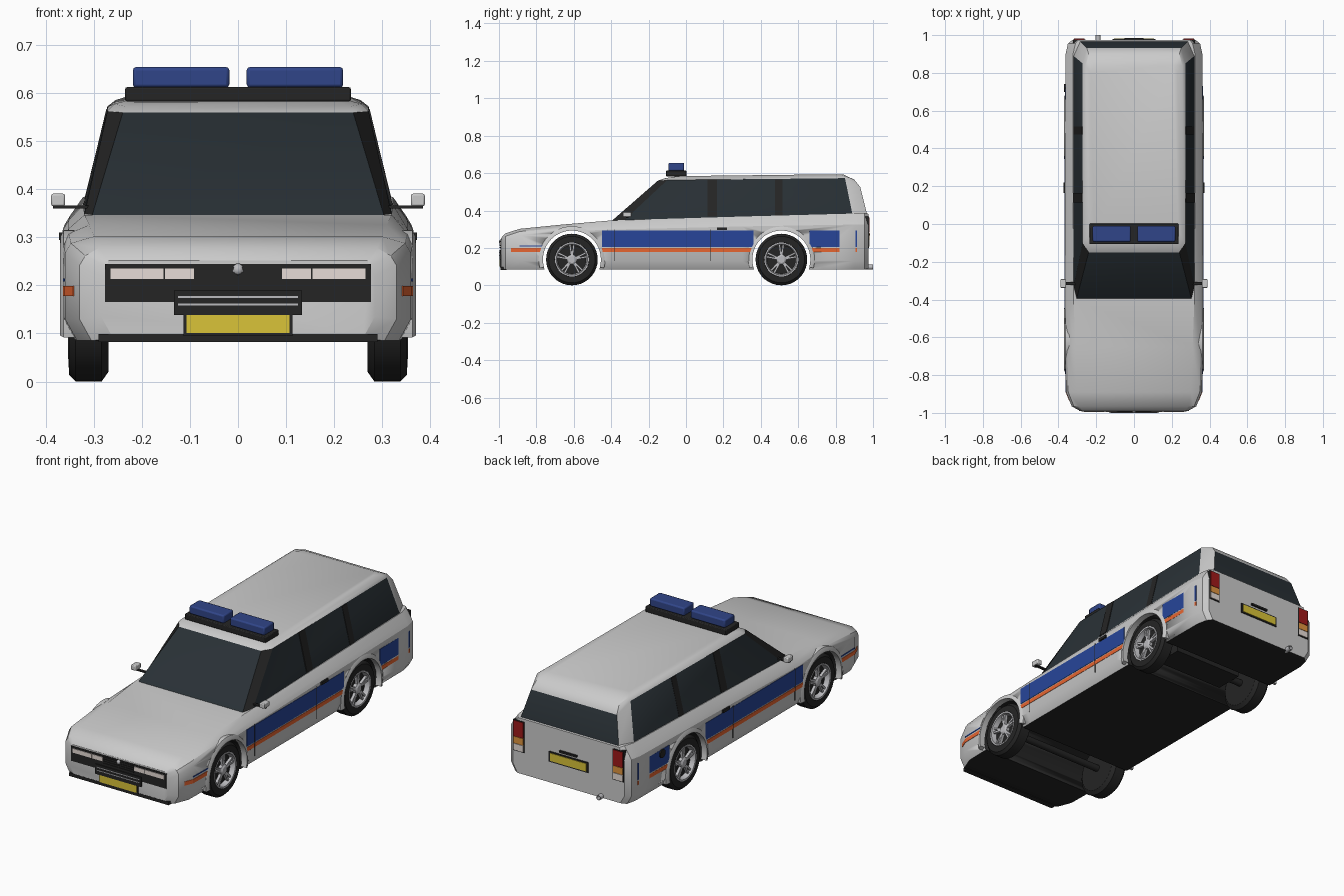
import bpy, bmesh
from math import sin, cos, pi, radians
from mathutils import Matrix, Vector

if "Cube" in bpy.data.objects:
    bpy.data.objects.remove(bpy.data.objects["Cube"])


def mat(name, r, g, b):
    m = bpy.data.materials.new(name)
    m.diffuse_color = (r, g, b, 1)
    m.use_nodes = True
    m.node_tree.nodes["Principled BSDF"].inputs["Base Color"].default_value = m.diffuse_color
    return m


WHITE = mat("white_paint", .80, .81, .81)
DARK = mat("black_trim", .018, .018, .018)
GLASS = mat("dark_glass", .022, .03, .036)
BLUE = mat("blue_paint", .02, .06, .32)
LAMP = mat("blue_lamp", .03, .06, .25)
ORANGE = mat("orange_paint", .8, .13, .03)
YELLOW = mat("yellow_plate", .70, .55, .04)
SILVER = mat("silver", .5, .5, .52)
LENS = mat("clear_lens", .80, .72, .68)
RED = mat("red_lens", .35, .01, .01)
AMBER = mat("amber_lens", .75, .3, .05)
AXLES, HUB_Z = (-.61, .51), .138


def add(name, bm, material, mirror=False, bevel=0):
    bmesh.ops.recalc_face_normals(bm, faces=bm.faces)
    me = bpy.data.meshes.new(name)
    bm.to_mesh(me)
    bm.free()
    ob = bpy.data.objects.new(name, me)
    bpy.context.collection.objects.link(ob)
    me.materials.append(material)
    bpy.ops.object.select_all(action='DESELECT')
    ob.select_set(True)
    bpy.context.view_layer.objects.active = ob
    if bevel:
        b = ob.modifiers.new("bevel", 'BEVEL')
        b.width, b.segments = bevel, 2
    if mirror:
        ob.modifiers.new("mirror", 'MIRROR')
    bpy.ops.object.shade_smooth_by_angle(angle=radians(30))
    return ob


def loft(rings, wrap=False, bm=None):
    bm = bm or bmesh.new()
    vs = [[bm.verts.new(p) for p in r] for r in rings]
    n = len(vs[0])
    for a, b in zip(vs, vs[1:] + ([vs[0]] if wrap else [])):
        for i in range(n):
            bm.faces.new((a[i], a[(i + 1) % n], b[(i + 1) % n], b[i]))
    if not wrap:
        bm.faces.new(vs[0])
        bm.faces.new(vs[-1])
    return bm


def box(name, x, y, z, material, mirror=False, bevel=0):
    rings = [[(a, y[0], c) for a, c in ((x[0], z[0]), (x[1], z[0]), (x[1], z[1]), (x[0], z[1]))]]
    rings.append([(p[0], y[1], p[2]) for p in rings[0]])
    return add(name, loft(rings), material, mirror, bevel)


def lathe(profile, y, z, segs=36, wrap=False, bm=None):
    # revolve (x, radius) points about an axle along x
    return loft([[(x, y + r * cos(2 * pi * i / segs), z + r * sin(2 * pi * i / segs))
                  for i in range(segs)] for x, r in profile], wrap, bm)


def mirrored(half):
    return half + [(-x, y, z) for x, y, z in reversed(half)]


# Lower body: y, half width, bottom, shoulder height, top half width, top height
STATIONS = [(-.99, .285, .09, .24, .27, .252), (-.965, .33, .085, .262, .29, .278),
            (-.89, .36, .085, .288, .30, .302), (-.65, .365, .085, .308, .31, .326),
            (-.40, .365, .085, .318, .32, .347), (.30, .365, .085, .335, .323, .368),
            (.90, .362, .085, .345, .323, .384), (.955, .35, .085, .345, .31, .387),
            (.975, .325, .09, .335, .295, .382)]
body = add("body", loft([mirrored([(w - .025, y, zb), (w, y, zb + .045), (w, y, zs - .02),
                                   (w - .012, y, zs), (tw, y, zt)])
                         for y, w, zb, zs, tw, zt in STATIONS]), WHITE)
cut_bm = bmesh.new()
for ya in AXLES:
    lathe([(-.5, .156), (.5, .156)], ya, HUB_Z, 48, bm=cut_bm)
cutter = add("wheel_well_cutter", cut_bm, WHITE)
cutter.hide_render = True
mod = body.modifiers.new("wells", 'BOOLEAN')
mod.object, mod.operation, mod.solver = cutter, 'DIFFERENCE', 'EXACT'
bpy.context.view_layer.objects.active = body
bpy.ops.object.modifier_apply(modifier="wells")
bpy.data.objects.remove(cutter)
body.data.materials.clear()
for m in (WHITE, DARK):
    body.data.materials.append(m)
for p in body.data.polygons:
    c = p.center
    in_well = any((c.y - ya) ** 2 + (c.z - HUB_Z) ** 2 < .163 ** 2 for ya in AXLES) and abs(p.normal.x) < .3
    p.material_index = int(in_well or p.normal.z < -.9)

# Cabin: four half rings (front corner, side front, side rear, rear corner)
RINGS = [[(.305, -.40, .342), (.32, -.33, .348), (.32, .89, .38), (.285, .967, .385)],
         [(.24, -.15, .56), (.272, -.10, .563), (.272, .85, .573), (.25, .932, .525)],
         [(.235, -.11, .573), (.258, -.08, .578), (.255, .84, .586), (.24, .90, .565)],
         [(.21, -.05, .582), (.235, -.03, .584), (.23, .80, .594), (.21, .84, .593)]]
cabin = add("cabin", loft([mirrored(r) for r in RINGS]), WHITE)
cabin.data.materials.append(GLASS)
cabin.data.materials.append(DARK)
for i, p in enumerate(cabin.data.polygons[:8]):
    p.material_index = (2, 1, 0, 1, 0, 1, 2, 1)[i]


def side_x(y, z):
    if z > .345:
        return .32 - (z - .364) / .2 * .048
    for a, b in zip(STATIONS, STATIONS[1:]):
        if a[0] <= y <= b[0]:
            return a[1] + (b[1] - a[1]) * (y - a[0]) / (b[0] - a[0])


def strip(name, y0, y1, z0, z1, material, out=.002):
    # thin panel that hugs the car side
    pts = [(side_x(y, z), y, z) for y, z in ((y0, z0), (y1, z0), (y1, z1), (y0, z1))]
    return add(name, loft([[(x + d, y, z) for x, y, z in pts] for d in (-.006, out)]), material, True)


# Side livery, door seams, window pillars
for y0, y1 in ((-.45, .36), (.66, .915)):
    strip("blue_side_panel", y0, y1, .205, .293, BLUE)
for y0, y1 in ((-.935, -.89), (-.89, -.76), (-.45, .36), (.66, .915)):
    strip("orange_side_stripe", y0, y1, .178, .199, ORANGE)
strip("blue_fender_line", -.89, -.76, .208, .214, BLUE)
for y in (-.385, .13):
    strip("door_seam", y, y + .003, .13, .298, DARK, .0025)
for y, w in ((.115, .05), (.475, .04)):
    strip("window_pillar", y, y + w, .368, .566, DARK, .003)
strip("door_handle", .165, .22, .295, .31, DARK, .008)
add("fuel_cap", lathe([(-.36, .022), (-.37, .022)], .72, .272, 20), DARK)

# Wheels and arches
for ya in AXLES:
    add("tyre", lathe([(.27, .095), (.27, .118), (.284, .138), (.338, .138), (.352, .124),
                       (.353, .092), (.328, .088)], ya, HUB_Z), DARK, True)
    add("rim", lathe([(.325, .091), (.354, .091), (.354, .083), (.325, .076)], ya, HUB_Z, wrap=True),
        SILVER, True)
    bm = lathe([(.325, .027), (.345, .027), (.351, .018)], ya, HUB_Z, 20)
    for k in range(5):
        for side in (-1, 1):
            turn = Matrix.Rotation(2 * pi * k / 5 + pi / 2 + side * .13, 4, 'X')
            bmesh.ops.create_cube(bm, size=1, matrix=Matrix.Translation((.338, ya, HUB_Z)) @ turn
                                  @ Matrix.Translation((0, .05, 0)) @ Matrix.Diagonal((.014, .064, .01, 1)))
    add("spokes", bm, SILVER, True)
    arc = [radians(-15 + 210 * i / 28) for i in range(29)]
    add("wheel_arch", loft([[(x, ya + r * cos(a), HUB_Z + r * sin(a)) for x, r in
                             ((.34, .155), (.371, .155), (.370, .164), (.363, .178), (.34, .178))]
                            for a in arc]), WHITE, True)
    add("axle", lathe([(-.28, .018), (.28, .018)], ya, HUB_Z, 16), DARK)
box("rear_axle_housing", (-.2, .2), (.43, .58), (.12, .2), DARK)

# Front end
box("grille_panel", (-.277, .277), (-.993, -.97), (.166, .245), DARK)
for x0, x1 in ((.092, .152), (.155, .266)):
    box("headlight", (x0, x1), (-.996, -.98), (.213, .235), LENS, True)
for i in range(4):
    box("grille_slat", (-.088, .088), (-.996, -.985), (.200 + i * .011, .205 + i * .011), DARK)
bm = bmesh.new()
bmesh.ops.create_uvsphere(bm, u_segments=16, v_segments=10, radius=.013,
                          matrix=Matrix.Translation((0, -.988, .233)))
add("grille_stud", bm, SILVER)
box("bumper_block", (-.133, .133), (-.998, -.97), (.138, .19), DARK)
for z in (.158, .174):
    box("bumper_chrome", (-.125, .125), (-1, -.99), (z, z + .004), SILVER)
box("front_plate_frame", (-.113, .113), (-.995, -.98), (.095, .14), DARK)
box("front_plate", (-.107, .107), (-.998, -.98), (.101, .138), YELLOW)
box("chin", (-.29, .29), (-.991, -.96), (.082, .099), DARK)

# Mirrors
box("mirror_arm", (.29, .385), (-.322, -.308), (.360, .367), DARK, True)
box("mirror", (.360, .389), (-.338, -.292), (.365, .391), WHITE, True, .004)

# Roof light bar
box("light_bar_base", (-.235, .235), (-.107, .003), (.583, .613), DARK, bevel=.004)
box("light_bar_lamp", (.018, .219), (-.094, -.01), (.612, .655), LAMP, True, .007)

# Rear end
box("tail_light_frame", (.258, .322), (.94, .978), (.205, .368), DARK, True)
for name, z0, z1, m in (("red", .282, .364, RED), ("amber", .245, .28, AMBER), ("clear", .21, .243, LENS)):
    box("tail_light_" + name, (.262, .318), (.95, .981), (z0, z1), m, True)
box("rear_plate_frame", (-.115, .115), (.96, .979), (.2, .255), DARK)
box("rear_plate", (-.106, .106), (.96, .982), (.207, .248), YELLOW)
box("tailgate_handle", (-.05, .05), (.96, .985), (.266, .276), DARK)
pipe = [(y, r) for y, r in ((.82, .013), (1.0, .013), (1.0, .010), (.84, .010))]
add("exhaust_pipe", loft([[(-.19 + r * cos(2 * pi * i / 16), y, .098 + r * sin(2 * pi * i / 16))
                           for i in range(16)] for y, r in pipe]), SILVER)
